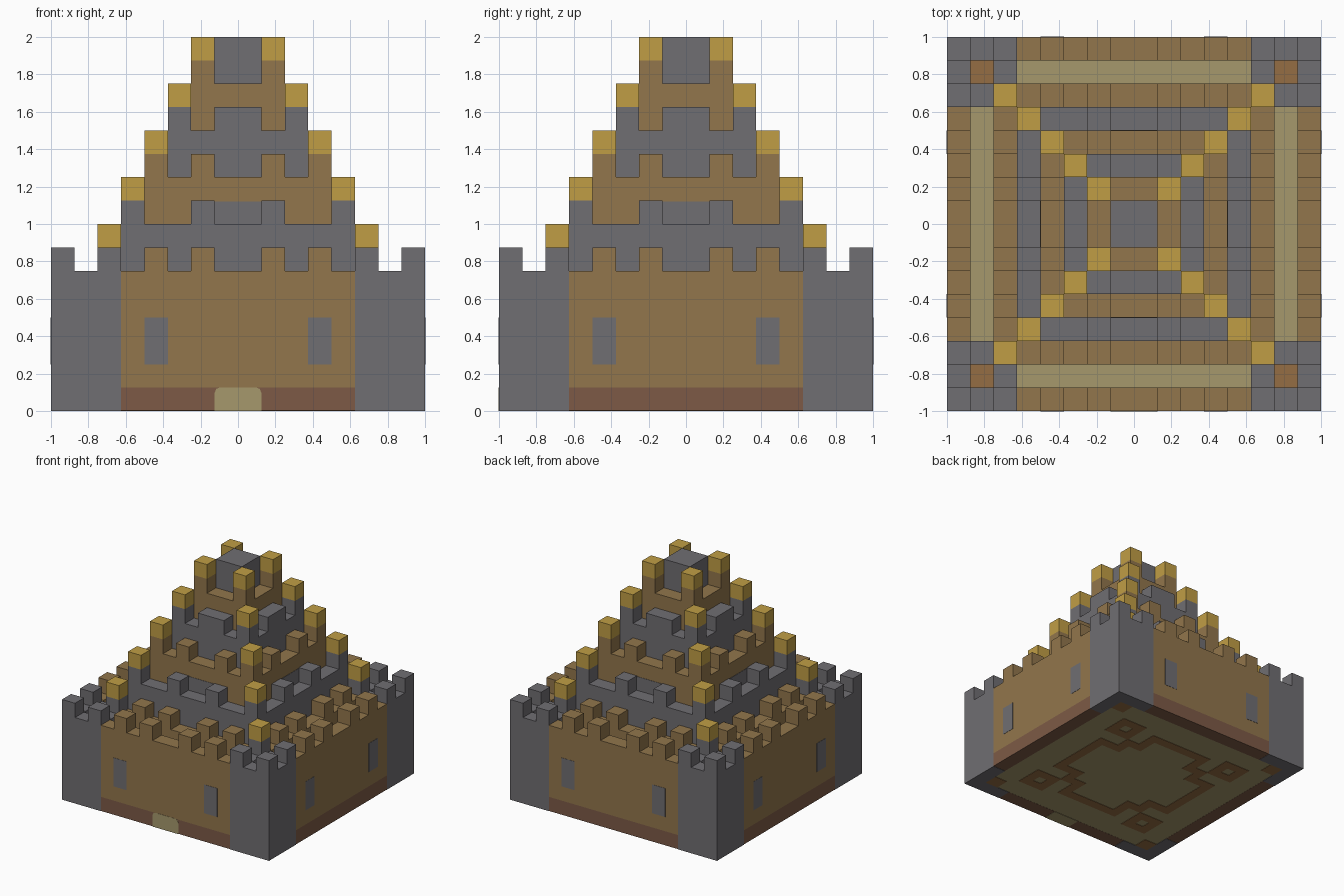
import bpy
import bmesh
from mathutils import Matrix
from math import radians

cube = bpy.data.objects.get("Cube")
if cube:
    bpy.data.objects.remove(cube, do_unlink=True)

U = 0.125  # one building block


def linear(c):
    return c / 12.92 if c <= 0.04045 else ((c + 0.055) / 1.055) ** 2.4


def material(name, code):
    rgb = [linear(int(code[i:i + 2], 16) / 255) for i in (0, 2, 4)]
    mat = bpy.data.materials.new(name)
    mat.use_nodes = True
    mat.diffuse_color = (*rgb, 1)
    bsdf = mat.node_tree.nodes["Principled BSDF"]
    bsdf.inputs["Base Color"].default_value = (*rgb, 1)
    bsdf.inputs["Roughness"].default_value = 0.9
    return mat


GREY = material("stone grey", "706E72")
BROWN = material("wall brown", "92764C")
GOLD = material("gold", "C09E45")
TAN = material("sand tan", "A6996C")
RED = material("footing red brown", "7D5A46")
PATH = material("path brown", "956D43")


def part(name, mat, boxes, turns=4, bevel=0.0):
    """Boxes (x0, x1, y0, y1, z0, z1), repeated around the vertical axis."""
    bm = bmesh.new()
    for k in range(turns):
        spin = Matrix.Rotation(radians(90 * k), 4, "Z")
        for x0, x1, y0, y1, z0, z1 in boxes:
            size = Matrix.Diagonal((x1 - x0, y1 - y0, z1 - z0, 1))
            place = Matrix.Translation(((x0 + x1) / 2, (y0 + y1) / 2, (z0 + z1) / 2))
            bmesh.ops.create_cube(bm, size=1, matrix=spin @ place @ size)
    if bevel:
        # round the plate corners, leaving those that stand on the ground
        edges = [e for e in bm.edges
                 if abs(e.verts[0].co.z - e.verts[1].co.z) < 1e-5
                 and e.calc_length() < U * 1.01 and e.verts[0].co.z > 0.01
                 and any(abs(abs(v.co[i]) - 1) < 0.004 for v in e.verts for i in (0, 1))
                 and e.calc_length() != U and e.calc_length() < U * 0.9
                 or bevel > 0.02 and e.verts[0].co.z > 0.01 and e.verts[1].co.z > 0.01
                 and abs(e.verts[0].co.x - e.verts[1].co.x) < 1e-5]
        bmesh.ops.bevel(bm, geom=edges, offset=bevel, segments=2,
                        affect="EDGES", profile=0.5)
    mesh = bpy.data.meshes.new(name)
    bm.to_mesh(mesh)
    bm.free()
    mesh.materials.append(mat)
    obj = bpy.data.objects.new(name, mesh)
    bpy.context.collection.objects.link(obj)
    return obj


def merlons(cells, half, z):
    """Raised blocks along the front edge of a tier."""
    return [(c * U, (c + 1) * U, -half, U - half, z, z + U) for c in cells]


# Ground slab with its path pattern on the underside
part("ground", TAN, [(-0.875, 0.875, -0.875, 0.875, 0.003, 0.01)], turns=1)
path = [(0.75, 0.875, -0.875, -0.75, 0, 0.012)]
lo, hi, w, t = 0.43, 0.68, 0.085, 0.003
path += [(lo, hi, -hi, w - hi, 0, t), (lo, hi, -lo - w, -lo, 0, t),
         (lo, lo + w, w - hi, -lo - w, 0, t), (hi - w, hi, w - hi, -lo - w, 0, t)]
path += [(-0.31, 0.31, -0.62, w - 0.62, 0, t)]
for s in (-1, 1):
    a, b = sorted((s * 0.31, s * (0.31 - w)))
    path.append((a, b, w - 0.62, -0.35, 0, t))
    a, b = sorted((s * 0.31, s * lo))
    path.append((a, b, -0.35 - w, -0.35, 0, t))
part("ground_path", PATH, path)

# Outer walls
part("wall_footing", RED, [(-0.625, 0.625, -1, -0.875, 0.002, U)])
part("outer_wall", BROWN, [(-0.625, 0.625, -1, -0.875, U, 0.75)])
cells = (-4, -2, 1, 3)
part("outer_wall_merlons", BROWN, merlons(cells, 1, 0.75))
part("windows", GREY, [(s, s + U, -1.002, -0.998, 0.25, 0.5) for s in (-0.5, 0.375)],
     bevel=0.0)
part("door", TAN, [(-U, U, -1.002, -0.875, 0, U + 0.002)], turns=1, bevel=0.03)

# Corner towers, hollow in the middle
part("corner_towers", GREY, [
    (0.625, 1, -1, -0.875, 0, 0.75), (0.875, 1, -0.875, -0.625, 0, 0.75),
    (0.625, 0.75, -0.875, -0.75, 0.005, 0.75),
    (0.75, 0.875, -0.75, -0.625, 0.005, 0.75)])
part("tower_merlons", GREY, [
    (x, x + U, y, y + U, 0.75, 0.875)
    for x, y in ((0.625, -1), (0.875, -1), (0.875, -0.75), (0.625, -0.75))])
part("tower_gold_caps", GOLD, [(0.625, 0.75, -0.75, -0.625, 0.875, 1)])

# Stepped keep: name, colour, half width, bottom, top, merlon cells
tiers = [
    ("first_tier", BROWN, 0.75, 0.005, 0.75, cells),
    ("second_tier", GREY, 0.625, 0.75, 1.0, (-2, 1)),
    ("third_tier", BROWN, 0.5, 1.0, 1.25, (-2, 1)),
    ("fourth_tier", GREY, 0.375, 1.25, 1.5, (-1, 0)),
    ("fifth_tier", BROWN, 0.25, 1.5, 1.75, ()),
]
for name, mat, half, z0, z1, spots in tiers:
    part(name, mat, [(-half, half, -half, half, z0, z1)], turns=1)
    if spots:
        part(name + "_merlons", mat, merlons(spots, half, z1))
    if half < 0.7:
        corner = (half - U, half, -half, U - half)
        part(name + "_posts", mat, [(*corner, z1, z1 + U)])
        part(name + "_gold_caps", GOLD, [(*corner, z1 + U, z1 + 2 * U)])

# Painted stone panels behind the second tier's merlons, and the top block
part("stone_panels", GREY, [(-U, U, -0.503, -0.498, 1.0, 1.12)])
part("top_block", GREY, [(-U, U, -U, U, 1.75, 2)], turns=1)
